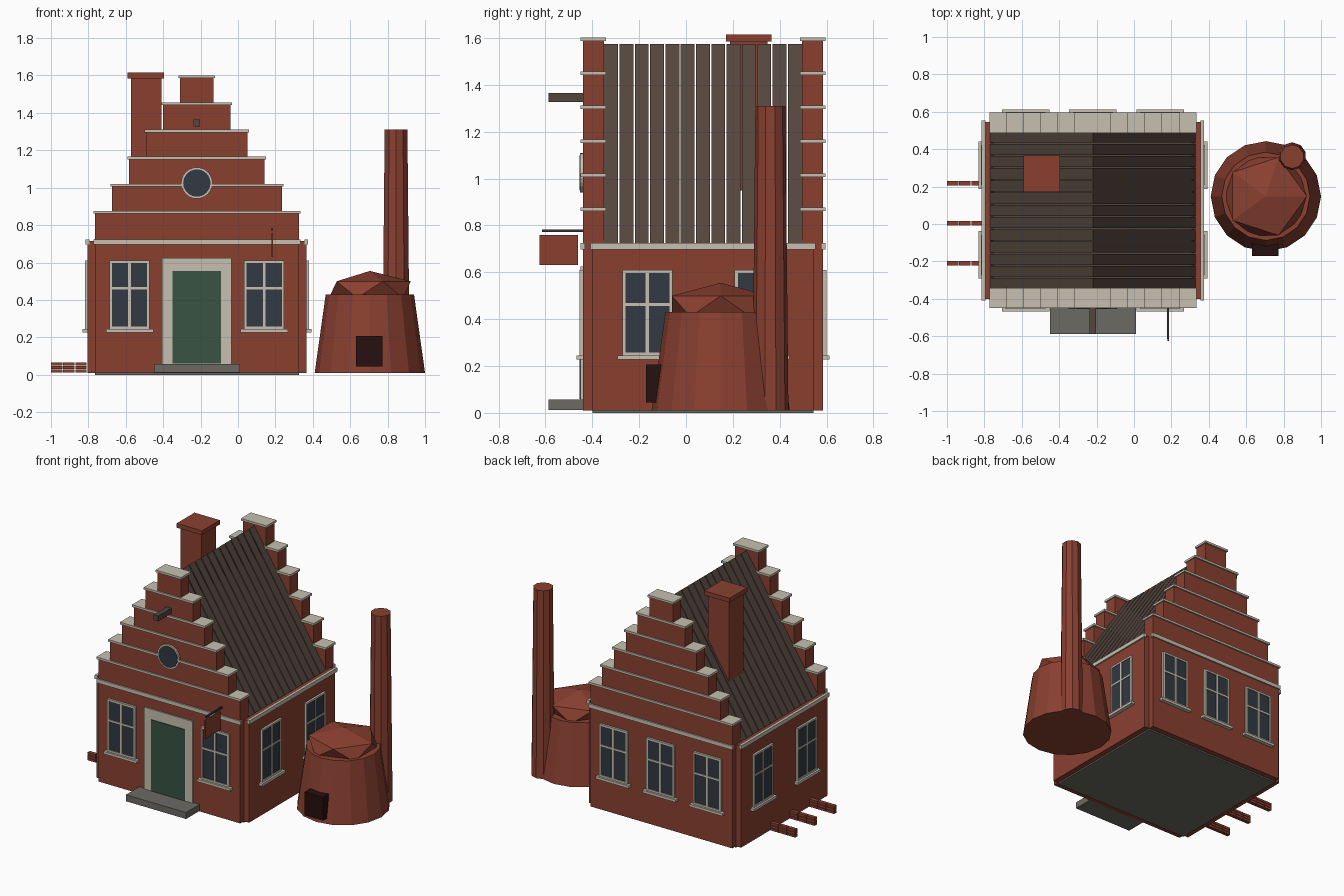
import bpy
import bmesh
from mathutils import Matrix, Vector

cube = bpy.data.objects.get("Cube")
if cube:
    bpy.data.objects.remove(cube, do_unlink=True)


def material(name, r, g, b):
    m = bpy.data.materials.new(name)
    m.use_nodes = True
    m.diffuse_color = (r, g, b, 1)
    m.node_tree.nodes["Principled BSDF"].inputs["Base Color"].default_value = (r, g, b, 1)
    return m


BRICK = material("brick red", 0.255, 0.051, 0.03)
TRIM = material("pale stone trim", 0.57, 0.53, 0.44)
ROOF = material("dark brown wood", 0.088, 0.06, 0.047)
GLASS = material("dark window glass", 0.031, 0.041, 0.056)
GREEN = material("green door paint", 0.039, 0.088, 0.055)
STONE = material("grey stone", 0.15, 0.144, 0.127)
SOOT = material("sooty black", 0.02, 0.005, 0.005)
METAL = material("dark metal", 0.035, 0.037, 0.042)


def finish(name, bm, mat):
    bmesh.ops.recalc_face_normals(bm, faces=bm.faces)
    mesh = bpy.data.meshes.new(name)
    bm.to_mesh(mesh)
    bm.free()
    mesh.materials.append(mat)
    obj = bpy.data.objects.new(name, mesh)
    bpy.context.collection.objects.link(obj)
    return obj


def boxes(name, mat, *spans):
    """One object from boxes, each given as (x0, x1, y0, y1, z0, z1)."""
    bm = bmesh.new()
    for x0, x1, y0, y1, z0, z1 in spans:
        place = Matrix.Translation(((x0 + x1) / 2, (y0 + y1) / 2, (z0 + z1) / 2))
        size = Matrix.Diagonal((abs(x1 - x0), abs(y1 - y0), z1 - z0, 1))
        bmesh.ops.create_cube(bm, size=1, matrix=place @ size)
    return finish(name, bm, mat)


def cone(name, mat, sides, r0, r1, depth, matrix):
    bm = bmesh.new()
    bmesh.ops.create_cone(bm, cap_ends=True, segments=sides, radius1=r0,
                          radius2=r1, depth=depth, matrix=matrix)
    return finish(name, bm, mat)


# House extents: CX is the ridge line
CX = -0.22
LEFT, RIGHT, FRONT, BACK = 0.365, -0.805, -0.44, 0.585
IN_L, IN_R, IN_F, IN_B = 0.325, -0.765, -0.40, 0.545


def on_wall(side, u0, u1, d0, d1, z0, z1):
    """Box on a wall: u runs along the wall, d is distance out from it."""
    if side == "front":
        return u0, u1, FRONT - d1, FRONT - d0, z0, z1
    if side == "back":
        return u0, u1, BACK + d0, BACK + d1, z0, z1
    if side == "left":
        return LEFT + d0, LEFT + d1, u0, u1, z0, z1
    return RIGHT - d1, RIGHT - d0, u0, u1, z0, z1


# Walls with notched corners, floor slab and attic floor
boxes("walls", BRICK, (IN_R, IN_L, FRONT, BACK, 0.01, 0.715),
      (RIGHT, LEFT, IN_F, IN_B, 0.01, 0.715))
boxes("floor_slab", STONE, (IN_R, IN_L, IN_F, IN_B, 0, 0.02))
boxes("attic_floor", ROOF, (IN_R, IN_L, FRONT + 0.05, BACK - 0.05, 0.71, 0.722))

# Cornice strips
for side in ("front", "back"):
    boxes("cornice_" + side, TRIM, on_wall(side, IN_R - 0.008, IN_L + 0.008, -0.01, 0.01, 0.697, 0.724))
for side in ("left", "right"):
    boxes("cornice_" + side, TRIM, on_wall(side, IN_F - 0.008, IN_B + 0.008, -0.01, 0.01, 0.697, 0.724))

# Stepped gables with stone caps
for side in ("front", "back"):
    steps, caps = [], []
    for i in range(6):
        half = 0.545 - 0.091 * i
        top = 0.861 + 0.145 * i
        steps.append(on_wall(side, CX - half, CX + half, -0.09, 0, top - 0.146, top))
        caps.append(on_wall(side, CX - half - 0.008, CX + half + 0.008, -0.098, 0.01, top, top + 0.015))
    boxes("gable_" + side, BRICK, *steps)
    boxes("gable_caps_" + side, TRIM, *caps)

# Roof planks, running from eave to eave over the ridge
bm = bmesh.new()
y0, y1, count = -0.352, 0.497, 13
pitch = (y1 - y0) / count
outline = ((-0.55, 0.72), (0, 1.575), (0.55, 0.72), (0.52, 0.72), (0, 1.53), (-0.52, 0.72))
for i in range(count):
    y = y0 + pitch * i + 0.003
    ring = [bm.verts.new((CX + x, y, z)) for x, z in outline]
    for a, b in ((0, 1), (1, 2)):
        # each slope is one quad section, extruded along the ridge
        face = bm.faces.new((ring[a], ring[b], ring[4], ring[5] if a == 0 else ring[3]))
        ext = bmesh.ops.extrude_face_region(bm, geom=[face], use_keep_orig=True)
        moved = [v for v in ext["geom"] if isinstance(v, bmesh.types.BMVert)]
        bmesh.ops.translate(bm, verts=moved, vec=Vector((0, pitch - 0.006, 0)))
finish("roof_planks", bm, ROOF)

# House chimney
boxes("chimney", BRICK, (-0.573, -0.41, 0.187, 0.347, 0.95, 1.585),
      (-0.59, -0.395, 0.17, 0.365, 1.585, 1.615))


# Windows: glass, frame with cross bars, and sill
def window(name, side, u):
    w, z0, z1, bar = 0.107, 0.245, 0.61, 0.013
    boxes(name + "_glass", GLASS, on_wall(side, u - w + 0.005, u + w - 0.005, -0.01, 0.009, z0, z1 - 0.005))
    bars = [(u - w, u - w + bar, z0, z1), (u + w - bar, u + w, z0, z1),
            (u - w, u + w, z1 - bar, z1), (u - w, u + w, z0, z0 + bar),
            (u - 0.007, u + 0.007, z0, z1), (u - w, u + w, 0.457, 0.469)]
    boxes(name + "_frame", TRIM, *[on_wall(side, a, b, 0, 0.014, c, d) for a, b, c, d in bars])
    boxes(name + "_sill", TRIM, on_wall(side, u - 0.127, u + 0.127, 0, 0.027, 0.227, z0))


layout = {"front": (-0.58, 0.14), "back": (-0.58, CX, 0.14),
          "left": (-0.165, 0.315), "right": (-0.165, 0.315)}
for side, spots in layout.items():
    for n, u in enumerate(spots, 1):
        window(f"{side}_window_{n}", side, u)

# Round gable window
for name, mat, radius, depth in (("round_window_frame", TRIM, 0.084, 0.024),
                                 ("round_window_glass", GLASS, 0.073, 0.03)):
    cone(name, mat, 24, radius, radius, depth,
         Matrix.Translation((CX, FRONT, 1.025)) @ Matrix.Rotation(1.5708, 4, "X"))

# Doorway and front step
boxes("door_frame", TRIM, on_wall("front", -0.405, -0.035, 0, 0.01, 0.015, 0.625))
boxes("front_door", GREEN, on_wall("front", -0.35, -0.09, 0, 0.015, 0.06, 0.555))
boxes("front_step", STONE, on_wall("front", -0.45, 0.012, 0, 0.147, 0.013, 0.058))

# Hoist beam and hanging sign
boxes("hoist_beam", ROOF, on_wall("front", CX - 0.018, CX + 0.018, 0, 0.147, 1.327, 1.364))
boxes("sign_bar", METAL, on_wall("front", 0.177, 0.188, 0, 0.175, 0.772, 0.783))
boxes("hanging_sign", BRICK, on_wall("front", 0.178, 0.187, 0.02, 0.185, 0.63, 0.758))

# Rows of stacked bricks beside the house
for n, y in enumerate((-0.21, 0.004, 0.218), 1):
    bricks = []
    for row in range(3):
        for col in range(3):
            x, z = -1 + col * 0.065, 0.012 + row * 0.019
            bricks.append((x, x + 0.061, y - 0.013, y + 0.013, z, z + 0.016))
    boxes(f"brick_stack_{n}", BRICK, *bricks)

# Kiln: tapered body, faceted dome, fire door and tall stack
KX, KY = 0.705, 0.148
cone("kiln_body", BRICK, 16, 0.295, 0.236, 0.42, Matrix.Translation((KX, KY, 0.22)))
bm = bmesh.new()
bmesh.ops.create_icosphere(bm, subdivisions=1, radius=1,
                           matrix=Matrix.Translation((KX, KY, 0.455)) @ Matrix.Diagonal((0.245, 0.245, 0.1, 1)))
finish("kiln_dome", bm, BRICK)
boxes("kiln_fire_door", SOOT, (0.63, 0.772, -0.17, -0.05, 0.045, 0.207))
cone("kiln_stack", BRICK, 10, 0.077, 0.064, 1.3, Matrix.Translation((0.845, 0.36, 0.66)))
